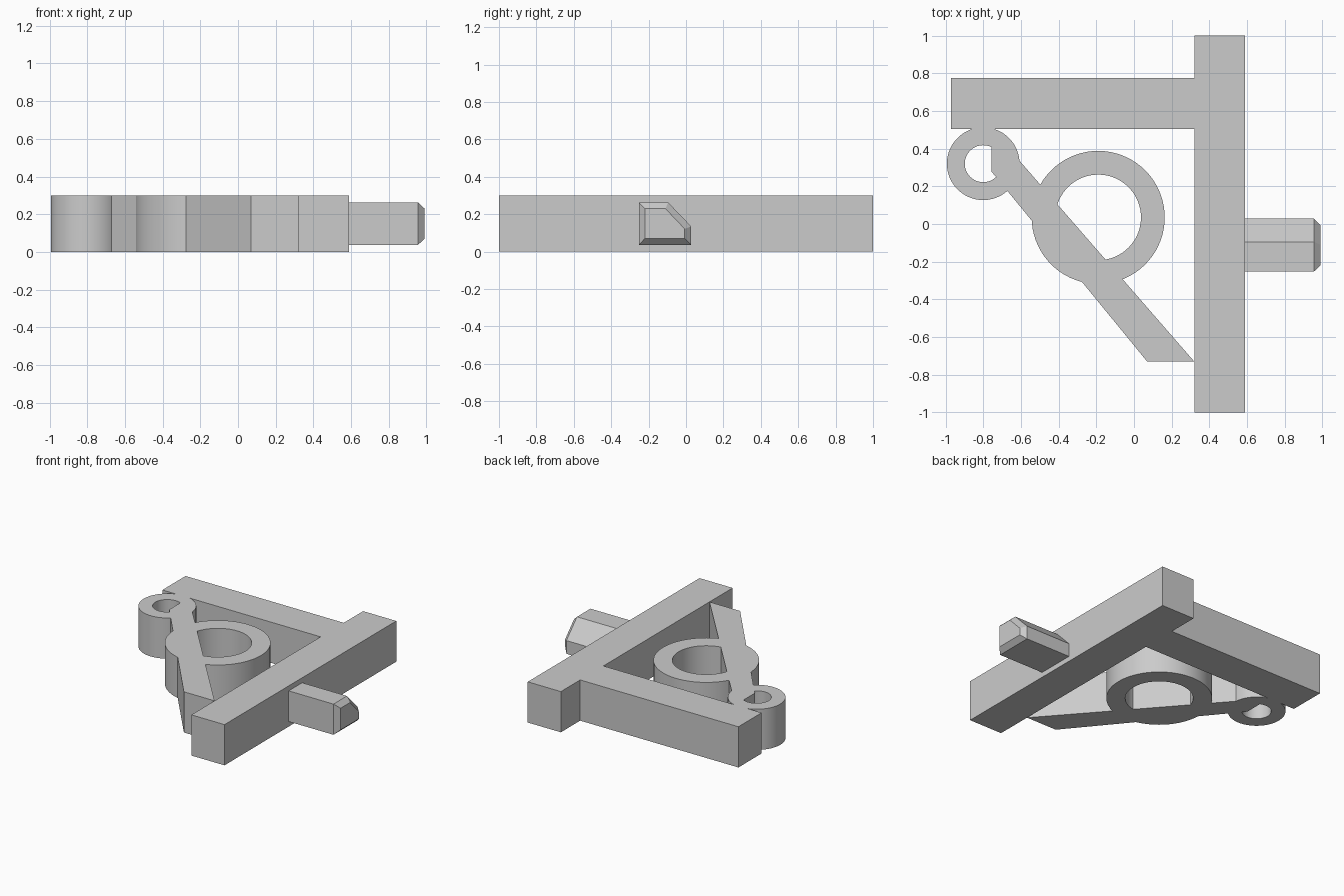
import bpy, bmesh, math
from mathutils import Vector

HEIGHT = 0.30
cube = bpy.data.objects.get("Cube")
if cube:
    bpy.data.objects.remove(cube, do_unlink=True)

grey = bpy.data.materials.new("plain grey")
grey.use_nodes = True
colour = (0.6, 0.6, 0.6, 1)
grey.diffuse_color = colour
grey.node_tree.nodes["Principled BSDF"].inputs["Base Color"].default_value = colour


def finish(name, bm, smooth=False):
    bmesh.ops.recalc_face_normals(bm, faces=bm.faces[:])
    mesh = bpy.data.meshes.new(name)
    bm.to_mesh(mesh)
    bm.free()
    mesh.materials.append(grey)
    ob = bpy.data.objects.new(name, mesh)
    bpy.context.collection.objects.link(ob)
    if smooth:
        bpy.ops.object.select_all(action="DESELECT")
        ob.select_set(True)
        bpy.context.view_layer.objects.active = ob
        bpy.ops.object.shade_smooth_by_angle(angle=math.radians(30))
    return ob


def loft(name, sections):
    """Join matching cross-sections and cap both ends."""
    bm = bmesh.new()
    rows = [[bm.verts.new(p) for p in s] for s in sections]
    n = len(rows[0])
    for a, b in zip(rows, rows[1:]):
        for i in range(n):
            j = (i + 1) % n
            bm.faces.new((a[i], a[j], b[j], b[i]))
    bm.faces.new(rows[0])
    bm.faces.new(rows[-1])
    return finish(name, bm)


def plate(name, outline):
    return loft(name, [[(x, y, z) for x, y in outline] for z in (0, HEIGHT)])


def ring(name, centre, outer, inner, segments=72):
    """Tube made by spinning a rectangular section around its axis."""
    bm = bmesh.new()
    c = Vector((*centre, 0))
    section = [(inner, 0), (outer, 0), (outer, HEIGHT), (inner, HEIGHT)]
    verts = [bm.verts.new(c + Vector((r, 0, z))) for r, z in section]
    edges = [bm.edges.new((verts[i], verts[(i + 1) % 4])) for i in range(4)]
    bmesh.ops.spin(bm, geom=verts + edges, cent=c, axis=(0, 0, 1),
                   angle=math.tau, steps=segments, use_merge=True)
    bmesh.ops.remove_doubles(bm, verts=bm.verts[:], dist=0.0001)
    return finish(name, bm, smooth=True)


# Upright bar and side arm in one piece
plate("frame", [(0.32, -1), (0.59, -1), (0.59, 1), (0.32, 1),
                (0.32, 0.775), (-0.97, 0.775), (-0.97, 0.505), (0.32, 0.505)])

# Tapered diagonal brace
plate("diagonal_brace", [(0.07, -0.73), (0.32, -0.73), (-0.755, 0.505), (-0.755, 0.277)])

# Rings carried by the brace
ring("large_ring", (-0.19, 0.035), 0.353, 0.227)
ring("small_ring", (-0.80, 0.32), 0.193, 0.098)

# Five-sided peg with a bevelled tip
peg = [(-0.252, 0.037), (0.028, 0.037), (0.028, 0.135), (-0.095, 0.263), (-0.252, 0.263)]
tip = [(-0.22, 0.07), (-0.007, 0.07), (-0.007, 0.122), (-0.11, 0.23), (-0.22, 0.23)]
loft("peg", [[(x, y, z) for y, z in profile]
             for x, profile in ((0.57, peg), (0.955, peg), (0.99, tip))])
